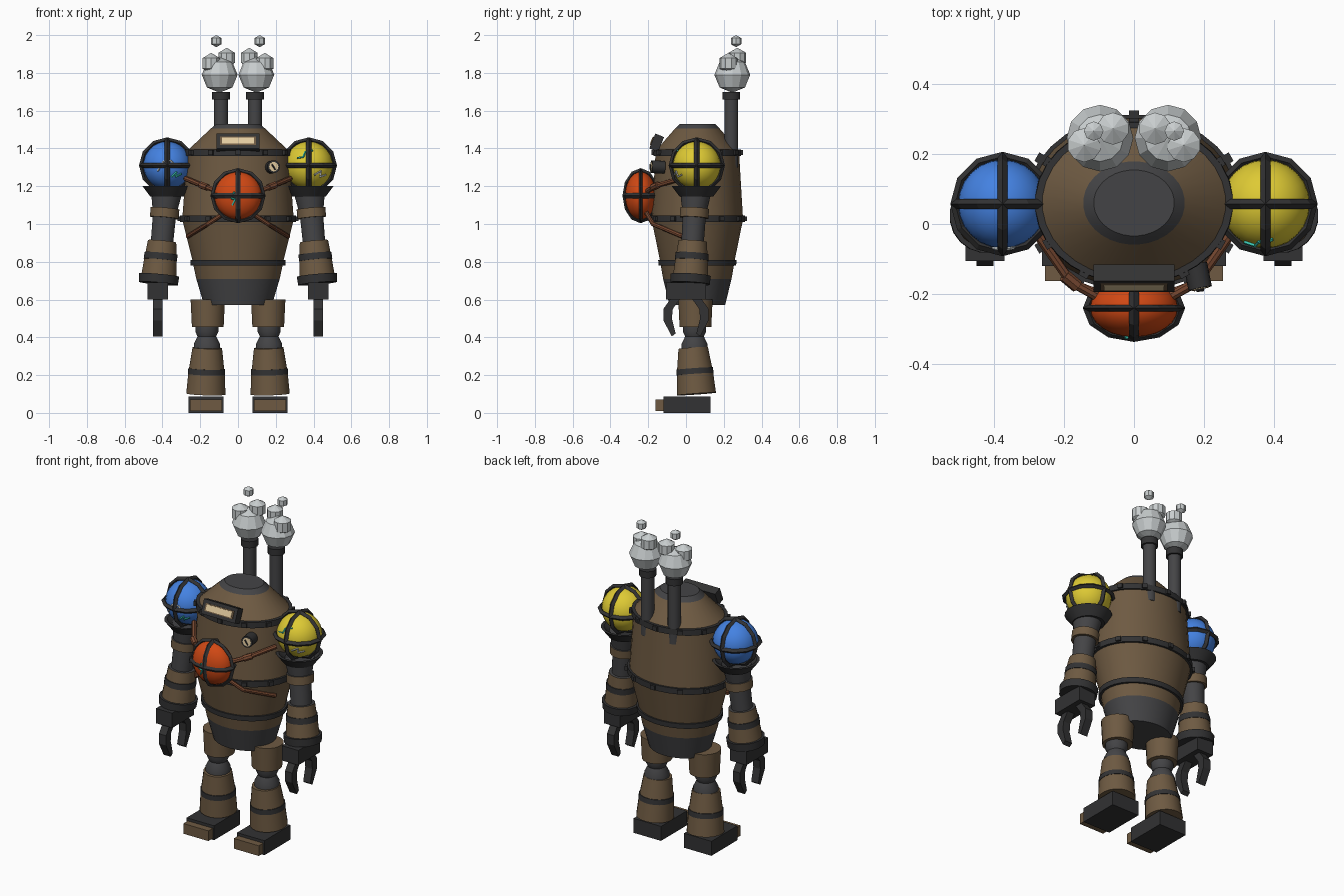
import bpy, bmesh, math
from mathutils import Vector, Matrix

old = bpy.data.objects.get("Cube")
if old:
    bpy.data.objects.remove(old, do_unlink=True)


def material(name, rgb):
    m = bpy.data.materials.new(name)
    lin = [((c / 255 + 0.055) / 1.055) ** 2.4 for c in rgb] + [1]
    m.use_nodes = True
    m.diffuse_color = lin
    bsdf = m.node_tree.nodes["Principled BSDF"]
    bsdf.inputs["Base Color"].default_value = lin
    bsdf.inputs["Roughness"].default_value = 0.7
    return m


brown = material("bronze brown", (110, 90, 66))
steel = material("steel grey", (68, 68, 70))
iron = material("dark iron", (50, 50, 51))
copper = material("copper", (122, 74, 50))
cream = material("cream", (228, 204, 160))
blue = material("blue", (68, 130, 226))
yellow = material("yellow", (222, 202, 52))
orange = material("orange", (208, 72, 20))
smoke = material("smoke grey", (200, 205, 206))
teal = material("teal", (60, 200, 180))
KEYS = {"b": brown, "s": steel, "i": iron, "c": cream}


def finish(name, bm, mats, loc=(0, 0, 0), smooth=True):
    bmesh.ops.recalc_face_normals(bm, faces=bm.faces[:])
    me = bpy.data.meshes.new(name)
    bm.to_mesh(me)
    bm.free()
    for m in mats:
        me.materials.append(m)
    if smooth:
        me.shade_smooth()
        me.set_sharp_from_angle(angle=math.radians(32))
    ob = bpy.data.objects.new(name, me)
    ob.location = loc
    bpy.context.collection.objects.link(ob)
    return ob


def lathe(name, profile, colours, loc=(0, 0, 0), axis=(0, 0, 1), sy=1, segs=20):
    """Turned part: (radius, height) points, one colour key per span."""
    bm = bmesh.new()
    used = sorted(set(colours))
    rot = Vector((0, 0, 1)).rotation_difference(Vector(axis)).to_matrix()
    rings = []
    for r, z in profile:
        angles = [2 * math.pi * (i + 0.5) / segs for i in range(segs)]
        rings.append([bm.verts.new(rot @ Vector((r * math.cos(a), sy * r * math.sin(a), z)))
                      for a in angles])
    for k, key in enumerate(colours):
        for i in range(segs):
            j = (i + 1) % segs
            f = bm.faces.new((rings[k][i], rings[k][j], rings[k + 1][j], rings[k + 1][i]))
            f.material_index = used.index(key)
    bm.faces.new(rings[0]).material_index = used.index(colours[0])
    bm.faces.new(rings[-1]).material_index = used.index(colours[-1])
    return finish(name, bm, [KEYS[k] for k in used], loc)


def ball(name, loc, r, mat, segs=24, rings=16, sy=1, smooth=True):
    bm = bmesh.new()
    bmesh.ops.create_uvsphere(bm, u_segments=segs, v_segments=rings, radius=r)
    bmesh.ops.scale(bm, vec=(1, sy, 1), verts=bm.verts)
    return finish(name, bm, [mat], loc, smooth)


def box(name, loc, size, mat, rot=None):
    bm = bmesh.new()
    bmesh.ops.create_cube(bm, size=1)
    bmesh.ops.scale(bm, vec=size, verts=bm.verts)
    if rot:
        bmesh.ops.transform(bm, matrix=rot, verts=bm.verts)
    return finish(name, bm, [mat], loc, False)


def rod(name, points, r, mat, segs=8):
    """Round rod through a chain of points."""
    bm = bmesh.new()
    for a, b in zip(points, points[1:]):
        a, b = Vector(a), Vector(b)
        turn = Vector((0, 0, 1)).rotation_difference(b - a).to_matrix().to_4x4()
        bmesh.ops.create_cone(bm, cap_ends=True, segments=segs, radius1=r, radius2=r,
                              depth=(b - a).length + r * 0.5,
                              matrix=Matrix.Translation((a + b) / 2) @ turn)
    return finish(name, bm, [mat])


def cage(name, loc, r, sy=1):
    """Three crossed faceted hoops."""
    bm = bmesh.new()
    n, t = 12, 0.014
    for turn in (Matrix(), Matrix.Rotation(math.pi / 2, 4, "X"), Matrix.Rotation(math.pi / 2, 4, "Y")):
        hoops = []
        for i in range(n):
            a = 2 * math.pi * i / n
            ring = []
            for dr, dz in ((t, 0), (0, t), (-t, 0), (0, -t)):
                p = turn @ Vector(((r + dr) * math.cos(a), (r + dr) * math.sin(a), dz))
                ring.append(bm.verts.new((p.x, p.y * sy, p.z)))
            hoops.append(ring)
        for i in range(n):
            a, b = hoops[i], hoops[(i + 1) % n]
            for k in range(4):
                bm.faces.new((a[k], a[(k + 1) % 4], b[(k + 1) % 4], b[k]))
    return finish(name, bm, [iron], loc, False)


def spark(name, centre, r, path, mat, sy=1):
    """Thin zigzag lying on the front of a ball."""
    c = Vector(centre)
    pts = [c + Vector((x, -sy * math.sqrt(r * r - x * x - z * z), z)) for x, z in path]
    rod(name, pts, 0.005, mat, 4)


def claw(name, loc, side):
    bm = bmesh.new()
    outer = [(0.07, 0.62), (0.12, 0.55), (0.12, 0.49), (0.075, 0.405)]
    inner = [(0.02, 0.62), (0.07, 0.55), (0.075, 0.5), (0.055, 0.42)]
    faces = []
    for k in range(3):
        quad = [outer[k], outer[k + 1], inner[k + 1], inner[k]]
        faces.append(bm.faces.new([bm.verts.new((-0.024, side * y, z)) for y, z in quad]))
    bmesh.ops.remove_doubles(bm, verts=bm.verts, dist=0.0001)
    ext = bmesh.ops.extrude_face_region(bm, geom=bm.faces[:], use_keep_orig=True)
    moved = [v for v in ext["geom"] if isinstance(v, bmesh.types.BMVert)]
    bmesh.ops.translate(bm, vec=(0.048, 0, 0), verts=moved)
    return finish(name, bm, [iron], loc, False)


# Barrel body with bands and domed top
CY, SY = 0.06, 0.82
lathe("body", [(0.18, 0.57), (0.222, 0.71), (0.222, 0.71), (0.237, 0.78), (0.252, 0.78), (0.254, 0.81),
               (0.243, 0.81), (0.293, 1.01), (0.308, 1.01), (0.308, 1.045), (0.295, 1.045),
               (0.272, 1.36), (0.284, 1.36), (0.282, 1.395), (0.262, 1.395), (0.145, 1.505),
               (0.115, 1.53)],
      "ssbiiibiiibiiibs", (0, CY, 0), sy=SY, segs=32)

# Rivets around the two main bands
for z, r in ((1.028, 0.31), (1.378, 0.284)):
    for i in range(12):
        a = math.radians(30 * i)
        box("rivet", (r * math.sin(a), CY - SY * r * math.cos(a), z), (0.028, 0.02, 0.026),
            iron, Matrix.Rotation(a, 4, "Z"))

# Visor
tilt = Matrix.Rotation(math.radians(-22), 4, "X")
visor = Vector((0, -0.155, 1.43))
box("visor_frame", visor, (0.23, 0.05, 0.085), iron, tilt)
box("visor_trim", visor + tilt @ Vector((0, -0.026, 0)), (0.19, 0.006, 0.046), brown, tilt)
box("visor_slit", visor + tilt @ Vector((0, -0.029, 0)), (0.17, 0.006, 0.034), cream, tilt)

# Pressure gauge on the left of the chest
lathe("gauge", [(0.034, 0), (0.034, 0.07), (0.025, 0.07), (0.025, 0.072)], "iic",
      (0.175, -0.115, 1.3), (0.2, -1, 0.05), segs=16)
rod("gauge_needle", [(0.18, -0.19, 1.315), (0.197, -0.188, 1.288)], 0.004, iron, 4)

# Chest core with cage, and pipes leading to the body
core = (0, -0.24, 1.15)
ball("chest_core", core, 0.126, orange, sy=0.66)
cage("chest_cage", core, 0.132, 0.66)
spark("core_spark", core, 0.13, [(-0.02, 0.02), (-0.035, -0.015), (-0.015, -0.02), (-0.03, -0.05)], teal, 0.66)
for s in (-1, 1):
    rod("upper_pipe", [(s * 0.1, -0.21, 1.17), (s * 0.18, -0.165, 1.2), (s * 0.275, -0.03, 1.24)], 0.014, copper)
    rod("lower_pipe", [(s * 0.07, -0.21, 1.06), (s * 0.16, -0.175, 1.0), (s * 0.265, -0.02, 0.935)], 0.012, copper)
    rod("pipe_joint", [(s * 0.165, -0.175, 1.195), (s * 0.195, -0.15, 1.206)], 0.019, copper)

    # Chimney and smoke puffs
    lathe("chimney", [(0.037, 1.3), (0.037, 1.66), (0.048, 1.66), (0.048, 1.7)], "sii",
          (s * 0.09, 0.24, 0), segs=16)
    for x, y, z, r, seg, ring in ((0.097, 0.245, 1.79, 0.095, 12, 4), (0.142, 0.225, 1.85, 0.056, 10, 3),
                                  (0.06, 0.272, 1.88, 0.053, 10, 3), (0.115, 0.265, 1.968, 0.032, 8, 3)):
        ball("smoke_puff", (s * x, y, z), r, smoke, seg, ring, smooth=False)

    # Shoulder globe, cage and cup
    hub = (s * 0.375, 0.057, 1.31)
    ball("shoulder_globe", hub, 0.127, yellow if s > 0 else blue)
    cage("shoulder_cage", hub, 0.135)
    spark("shoulder_spark", hub, 0.131, [(-0.06, 0.04), (-0.03, 0.045), (-0.02, 0.07), (0.02, 0.08)]
          if s > 0 else [(0.025, -0.06), (0.05, -0.035), (0.045, -0.06), (0.075, -0.045)], teal)
    spark("pale_spark", hub, 0.131, [(s * 0.03, -0.05), (s * 0.065, -0.03), (s * 0.06, -0.06), (s * 0.09, -0.05)]
          if s > 0 else [(-0.05, -0.03), (-0.02, 0.02), (0.02, 0.025), (0.05, -0.01)], smoke)
    lathe("shoulder_cup", [(0.09, 1.145), (0.132, 1.2), (0.115, 1.2), (0.08, 1.17)], "iii",
          (s * 0.375, 0.055, 0))

    # Arm, turned slightly outward and forward
    lean = (s * -0.09, 0.06, 1)
    lathe("arm", [(0.105, 0), (0.108, 0.045), (0.094, 0.045), (0.087, 0.125), (0.09, 0.125),
                  (0.088, 0.16), (0.083, 0.16), (0.076, 0.225), (0.06, 0.225), (0.062, 0.35),
                  (0.077, 0.35), (0.077, 0.4), (0.068, 0.4), (0.084, 0.49)],
          "iibiiibssbbss", (s * 0.422, 0.022, 0.685), lean)

    # Hand with two claws
    box("hand", (s * 0.425, 0.0, 0.645), (0.11, 0.21, 0.09), iron)
    for side in (-1, 1):
        claw("claw", (s * 0.425, 0.0, 0), side)

    # Leg: thigh, knee, shin
    lathe("thigh", [(0.085, 0.455), (0.092, 0.6)], "b", (s * 0.16, 0.05, 0))
    lathe("knee", [(0.07, 0.33), (0.07, 0.365), (0.05, 0.405), (0.062, 0.43), (0.062, 0.47)],
          "ssss", (s * 0.165, 0.045, 0))
    lathe("shin", [(0.105, 0), (0.098, 0.105), (0.1, 0.105), (0.098, 0.135), (0.094, 0.135), (0.079, 0.245)],
          "biiib", (s * 0.17, 0.055, 0.1), (s * -0.03, -0.07, 1))

    # Foot with toe cap
    box("foot", (s * 0.17, 0.005, 0.044), (0.185, 0.25, 0.088), iron)
    box("toe_cap", (s * 0.17, -0.14, 0.04), (0.168, 0.045, 0.062), brown)
